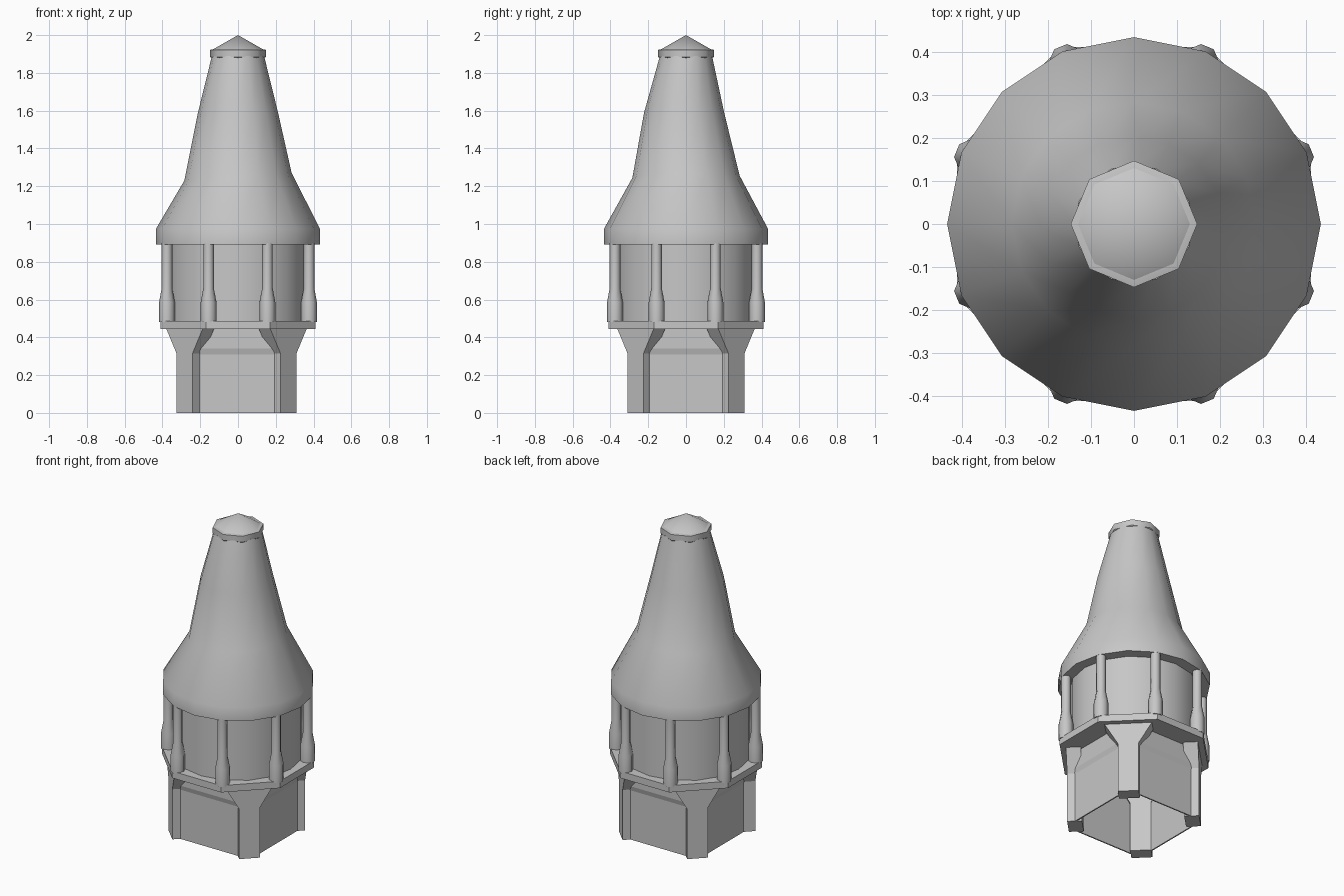
import bpy, bmesh
from math import pi, cos, sin, radians
from mathutils import Matrix, Vector

if "Cube" in bpy.data.objects:
    bpy.data.objects.remove(bpy.data.objects["Cube"], do_unlink=True)

stone = bpy.data.materials.new("stone_grey")
stone.use_nodes = True
GREY = (0.57, 0.57, 0.57, 1)
stone.diffuse_color = GREY
bsdf = next(n for n in stone.node_tree.nodes if n.type == "BSDF_PRINCIPLED")
bsdf.inputs["Base Color"].default_value = GREY


def finish(name, bm, angle=None):
    bmesh.ops.recalc_face_normals(bm, faces=bm.faces)
    mesh = bpy.data.meshes.new(name)
    bm.to_mesh(mesh)
    bm.free()
    mesh.materials.append(stone)
    ob = bpy.data.objects.new(name, mesh)
    bpy.context.collection.objects.link(ob)
    if angle:
        bpy.ops.object.select_all(action="DESELECT")
        ob.select_set(True)
        bpy.context.view_layer.objects.active = ob
        bpy.ops.object.shade_smooth_by_angle(angle=radians(angle))
    return ob


def lathe(name, profile, sides, turn=0.0, angle=None, centre=(0, 0)):
    """Closed solid of revolution from (radius, height) points."""
    bm = bmesh.new()
    rings = []
    for r, z in profile:
        count = sides if r > 0 else 1
        rings.append([bm.verts.new((centre[0] + r * cos(turn + 2 * pi * i / sides),
                                    centre[1] + r * sin(turn + 2 * pi * i / sides), z))
                      for i in range(count)])
    for low, high in zip(rings, rings[1:]):
        for i in range(sides):
            j = (i + 1) % sides
            if len(high) == 1:
                bm.faces.new((low[i], low[j], high[0]))
            else:
                bm.faces.new((low[i], low[j], high[j], high[i]))
    for ring in (rings[0], rings[-1]):
        if len(ring) > 1:
            bm.faces.new(ring)
    return finish(name, bm, angle)


def extrude_outline(name, outline, offset, rotation):
    """Prism from 3D outline points pushed along offset, then turned about z."""
    bm = bmesh.new()
    near = [bm.verts.new(p) for p in outline]
    far = [bm.verts.new(Vector(p) + Vector(offset)) for p in outline]
    bm.faces.new(near)
    bm.faces.new(far)
    for i in range(len(near)):
        bm.faces.new((near[i - 1], near[i], far[i], far[i - 1]))
    bmesh.ops.rotate(bm, verts=bm.verts, cent=(0, 0, 0),
                     matrix=Matrix.Rotation(rotation, 3, "Z"))
    return finish(name, bm)


# Base: four thin walls with a slight overhang, and flared diagonal posts
WALL = [(-.278, 0), (-.278, .31), (-.286, .34), (-.286, .46), (-.27, .46), (-.27, 0)]
POST = [(.06, 0), (.06, .315), (.142, .455)]
post_outline = POST + [(-x, z) for x, z in reversed(POST)]
for k in range(4):
    extrude_outline(f"base_wall_{k + 1}", [(-.205, y, z) for y, z in WALL],
                    (.41, 0, 0), k * pi / 2)
    post = extrude_outline(f"corner_post_{k + 1}", [(x, -.378, z) for x, z in post_outline],
                           (0, .085, 0), pi / 4 + k * pi / 2)
    if k == 3:  # the front right post stands slightly further out
        post.location.x = -.016

# Octagonal floor slab and the round room above it
lathe("floor_slab", [(.445, .444), (.445, .487)], 8, pi / 8)
lathe("room_drum", [(.368, .48), (.368, .91)], 16, 0, 30)

# Columns at the slab corners
COLUMN = [(.042, .48), (.042, .585), (.028, .66), (.028, .9)]
for k in range(8):
    a = pi / 8 + k * pi / 4
    lathe(f"column_{k + 1}", COLUMN, 8, a + pi / 8, 50,
          (.407 * cos(a), .407 * sin(a)))

# Tall bell-shaped roof, its middle rings slightly crooked
roof = lathe("roof", [(.434, .892), (.434, .975), (.284, 1.25), (.212, 1.59),
                      (.138, 1.89)], 16, 0, 32)
for v in roof.data.vertices:
    if 1.1 < v.co.z < 1.4:
        v.co.z += .07 * v.co.x + .02 * v.co.y
    elif 1.4 < v.co.z < 1.7:
        v.co.y -= .01

# Octagonal cap: a rim with a tapered underside, and a low point on top
lathe("cap_rim", [(.125, 1.866), (.147, 1.885), (.147, 1.922), (.13, 1.926)], 8, 0, 46)
lathe("cap_point", [(.13, 1.926), (0, 2)], 8, 0, 46)
